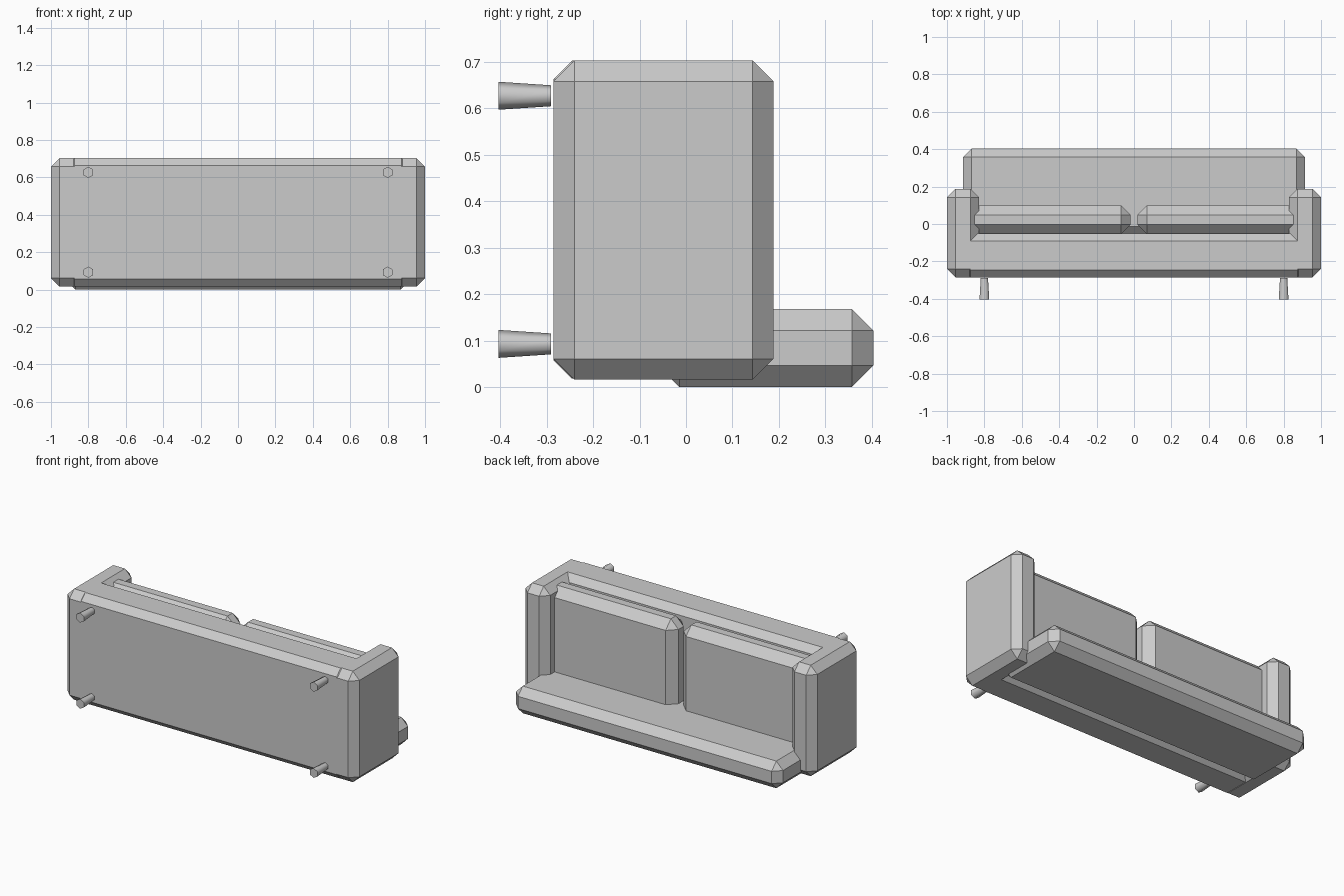
import bpy
import bmesh
from math import radians
from mathutils import Vector

cube = bpy.data.objects.get("Cube")
if cube:
    bpy.data.objects.remove(cube, do_unlink=True)

grey = bpy.data.materials.new("light grey")
grey.use_nodes = True
COLOUR = (0.6, 0.6, 0.6, 1)
grey.diffuse_color = COLOUR
grey.node_tree.nodes["Principled BSDF"].inputs["Base Color"].default_value = COLOUR


def padded_box(name, low, high, chamfer):
    """Box between two corners with every edge cut at 45 degrees."""
    low, high = Vector(low), Vector(high)
    bm = bmesh.new()
    bmesh.ops.create_cube(bm, size=1)
    for v in bm.verts:
        v.co = (low + high) / 2 + v.co * (high - low)
    bmesh.ops.bevel(bm, geom=bm.edges[:], offset=chamfer, segments=1,
                    profile=0.5, affect='EDGES')
    mesh = bpy.data.meshes.new(name)
    bm.to_mesh(mesh)
    bm.free()
    mesh.materials.append(grey)
    obj = bpy.data.objects.new(name, mesh)
    bpy.context.collection.objects.link(obj)


# Sofa lying on its back: seat front faces up, legs point to the front
padded_box("seat_base", (-0.915, -0.285, 0.018), (0.915, -0.05, 0.703), 0.04)
padded_box("backrest", (-0.915, -0.06, 0), (0.915, 0.403, 0.168), 0.046)

# Arms and seat cushions, one on each side
for side, sign in (("left", 1), ("right", -1)):
    def pair(name, inner, outer, y, z, chamfer):
        x = sorted((sign * inner, sign * outer))
        padded_box(side + name, (x[0], y[0], z[0]), (x[1], y[1], z[1]), chamfer)

    pair("_arm", 0.83, 1, (-0.285, 0.188), (0.016, 0.703), 0.045)
    pair("_seat_cushion", 0.018, 0.905, (-0.055, 0.1), (0.07, 0.68), 0.052)

    # Tapered six-sided legs
    for place, z in (("back", 0.093), ("front", 0.627)):
        bpy.ops.mesh.primitive_cone_add(
            vertices=6, radius1=0.0225, radius2=0.03, depth=0.113,
            location=(sign * 0.8, -0.3465, z), rotation=(radians(90), 0, 0))
        leg = bpy.context.object
        leg.name = side + "_" + place + "_leg"
        leg.data.materials.append(grey)
        bpy.ops.object.shade_smooth_by_angle(angle=radians(70))
